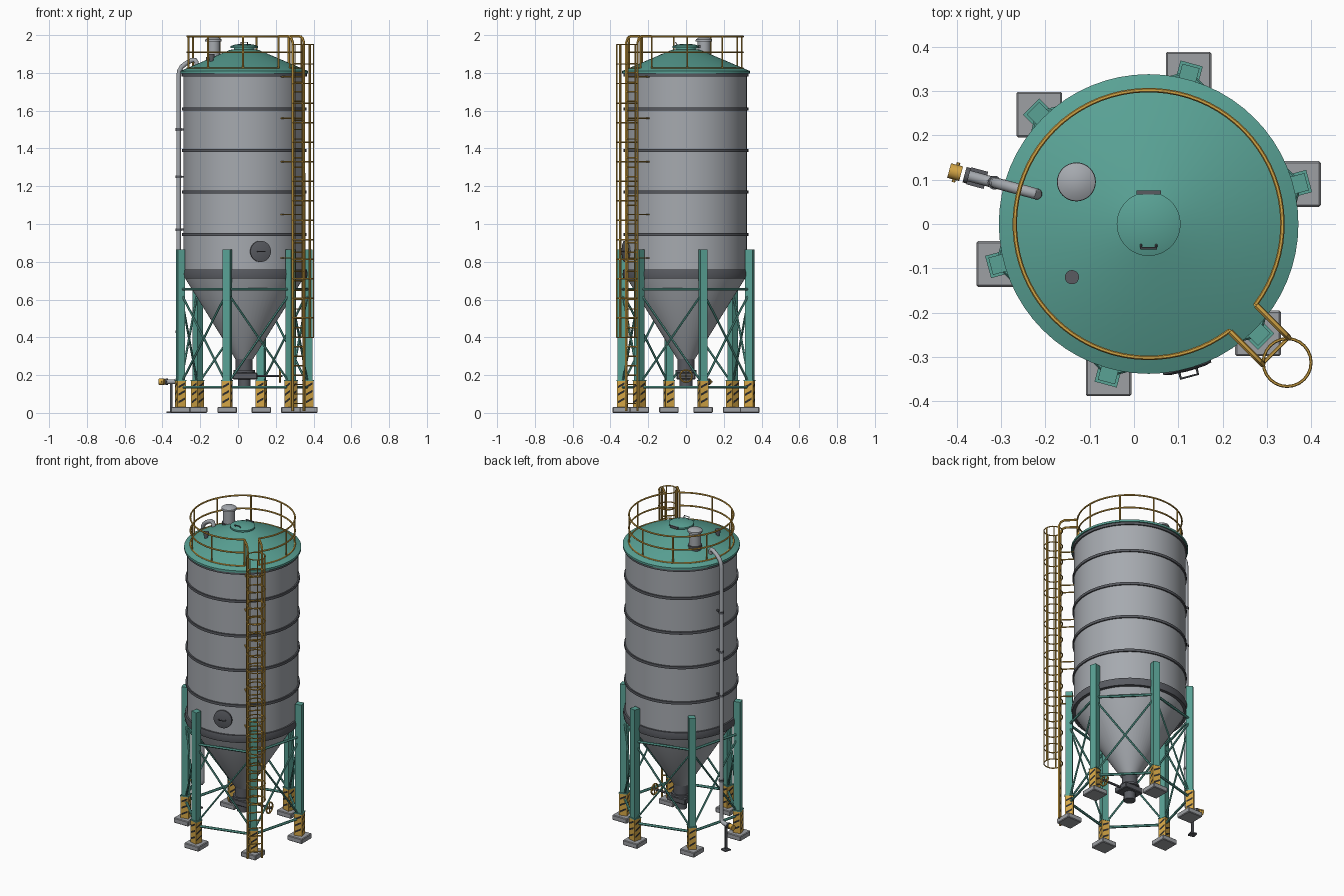
import bpy, bmesh, math
from mathutils import Matrix, Vector

cube = bpy.data.objects.get("Cube")
if cube:
    bpy.data.objects.remove(cube, do_unlink=True)

CX = 0.033  # tank axis


def material(name, rgb, rough=0.6):
    m = bpy.data.materials.new(name)
    m.use_nodes = True
    m.diffuse_color = (*rgb, 1)
    bsdf = m.node_tree.nodes["Principled BSDF"]
    bsdf.inputs["Base Color"].default_value = (*rgb, 1)
    bsdf.inputs["Roughness"].default_value = rough
    return m


STEEL = material("light steel", (0.38, 0.40, 0.43))
TEAL = material("teal paint", (0.10, 0.36, 0.30))
YELLOW = material("safety yellow", (0.66, 0.38, 0.06))
DARK = material("dark steel", (0.10, 0.105, 0.12))
CONCRETE = material("concrete", (0.34, 0.35, 0.37))
BLACK = material("stripe black", (0.025, 0.025, 0.025))


def polar(r, deg, z, side=0.0):
    """Point around the tank axis, shifted sideways along the tangent."""
    a = math.radians(deg)
    return Vector((CX + r * math.cos(a) - side * math.sin(a),
                   r * math.sin(a) + side * math.cos(a), z))


def add(name, mesh, mat, smooth=False):
    ob = bpy.data.objects.new(name, mesh)
    bpy.context.collection.objects.link(ob)
    mesh.materials.clear()
    mesh.materials.append(mat)
    if smooth:
        bpy.ops.object.select_all(action='DESELECT')
        ob.select_set(True)
        bpy.context.view_layer.objects.active = ob
        bpy.ops.object.shade_smooth_by_angle(angle=math.radians(35))
    return ob


def from_bmesh(name, bm, mat, smooth=False):
    bmesh.ops.recalc_face_normals(bm, faces=bm.faces)
    mesh = bpy.data.meshes.new(name)
    bm.to_mesh(mesh)
    bm.free()
    return add(name, mesh, mat, smooth)


def box(name, size, loc, mat, deg=0, bevel=0):
    bm = bmesh.new()
    bmesh.ops.create_cube(bm, size=1)
    bmesh.ops.scale(bm, vec=size, verts=bm.verts)
    if bevel:
        bmesh.ops.bevel(bm, geom=bm.edges[:], offset=bevel, segments=1, affect='EDGES')
    bmesh.ops.transform(bm, verts=bm.verts,
                        matrix=Matrix.Translation(loc) @ Matrix.Rotation(math.radians(deg), 4, 'Z'))
    return from_bmesh(name, bm, mat)


def lathe(name, profile, mat, loc=(CX, 0, 0), axis=(0, 0, 1), seg=64, closed=False):
    """Revolve (radius, height) points about an axis."""
    bm = bmesh.new()
    vs = [bm.verts.new((r, 0, z)) for r, z in profile]
    pairs = list(zip(vs, vs[1:])) + ([(vs[-1], vs[0])] if closed else [])
    es = [bm.edges.new(p) for p in pairs]
    bmesh.ops.spin(bm, geom=vs + es, axis=(0, 0, 1), cent=(0, 0, 0),
                   angle=math.tau, steps=seg, use_duplicate=False)
    bmesh.ops.remove_doubles(bm, verts=bm.verts, dist=1e-5)
    rot = Vector((0, 0, 1)).rotation_difference(Vector(axis)).to_matrix().to_4x4()
    bmesh.ops.transform(bm, verts=bm.verts, matrix=Matrix.Translation(loc) @ rot)
    return from_bmesh(name, bm, mat, True)


def disc(name, r, z0, z1, mat, **kw):
    return lathe(name, [(0, z0), (r, z0), (r, z1), (0, z1)], mat, **kw)


def tubes(name, paths, r, mat, cyclic=False, res=1):
    """Round bars along one or more point lists."""
    cu = bpy.data.curves.new(name, 'CURVE')
    cu.dimensions = '3D'
    cu.bevel_depth, cu.bevel_resolution, cu.use_fill_caps = r, res, True
    for pts in paths:
        sp = cu.splines.new('POLY')
        sp.points.add(len(pts) - 1)
        for p, co in zip(sp.points, pts):
            p.co = (*co, 1)
        sp.use_cyclic_u = cyclic
    tmp = bpy.data.objects.new(name + " guide", cu)
    bpy.context.collection.objects.link(tmp)
    bpy.context.view_layer.update()
    mesh = bpy.data.meshes.new_from_object(tmp.evaluated_get(bpy.context.evaluated_depsgraph_get()))
    bpy.data.objects.remove(tmp, do_unlink=True)
    return add(name, mesh, mat, True)


# Tank shell, hopper and stiffening rings
lathe("tank_shell", [(0.322, 0.74), (0.322, 1.8)], STEEL)
lathe("hopper_cone", [(0.322, 0.75), (0.318, 0.72), (0.047, 0.285)], STEEL)
for i, z in enumerate((0.945, 1.17, 1.39, 1.61)):
    lathe(f"shell_ring_{i}", [(0.32, z - 0.008), (0.33, z - 0.008), (0.33, z + 0.008), (0.32, z + 0.008)], DARK, closed=True)
lathe("hopper_ring", [(0.31, 0.712), (0.332, 0.712), (0.336, 0.735), (0.332, 0.758), (0.31, 0.758)], DARK, closed=True)
lathe("eave_ring", [(0.31, 1.782), (0.331, 1.782), (0.331, 1.798), (0.31, 1.798)], DARK, closed=True)

# Roof and hatch
lathe("roof", [(0, 1.797), (0.338, 1.797), (0.338, 1.81), (0.075, 1.922), (0, 1.93)], TEAL)
lathe("roof_hatch", [(0.055, 1.91), (0.055, 1.932), (0.072, 1.932), (0.072, 1.942), (0.045, 1.951), (0, 1.954)], TEAL)
box("hatch_hinge", (0.055, 0.01, 0.014), (CX, 0.071, 1.94), DARK)
tubes("hatch_handle", [[(CX - 0.017, -0.045, 1.945), (CX - 0.017, -0.055, 1.962),
                        (CX + 0.017, -0.055, 1.962), (CX + 0.017, -0.045, 1.945)]], 0.003, DARK)

# Roof vents
lathe("vent_filter", [(0, 1.84), (0.035, 1.84), (0.035, 1.965), (0.044, 1.967), (0.043, 1.978), (0.025, 1.988), (0, 1.991)],
      STEEL, loc=(-0.13, 0.095, 0), seg=32)
disc("vent_collar", 0.04, 1.85, 1.885, DARK, loc=(-0.13, 0.095, 0), seg=32)
disc("relief_valve_stem", 0.011, 1.85, 1.89, DARK, loc=(-0.14, -0.12, 0), seg=20)
disc("relief_valve_cap", 0.016, 1.88, 1.9, DARK, loc=(-0.14, -0.12, 0), seg=20)

# Side manhole
out = polar(1, -75, 0) - Vector((CX, 0, 0))
lathe("manhole", [(0.048, -0.03), (0.048, 0.008), (0.056, 0.008), (0.056, 0.018), (0.04, 0.022), (0, 0.024)],
      DARK, loc=polar(0.32, -75, 0.855), axis=out, seg=32)
tubes("manhole_handle", [[polar(r, -75, 0.855, s) for r, s in ((0.34, -0.02), (0.356, -0.02), (0.356, 0.02), (0.34, 0.02))]], 0.003, DARK)

# Legs with painted feet and pads
LEGS = [15 + 60 * k for k in range(6)]
LR = 0.349
for k, a in enumerate(LEGS):
    box(f"footing_{k}", (0.103, 0.103, 0.032), polar(LR, a, 0.016), CONCRETE, bevel=0.004)
    box(f"leg_{k}", (0.04, 0.04, 0.83), polar(LR, a, 0.45), TEAL, a)
    box(f"leg_foot_{k}", (0.048, 0.048, 0.138), polar(LR, a, 0.101), YELLOW, a)
    box(f"foot_collar_{k}", (0.052, 0.052, 0.006), polar(LR, a, 0.172), TEAL, a)
    bm = bmesh.new()
    for turn in range(4):
        m = Matrix.Translation(polar(LR, a, 0)) @ Matrix.Rotation(math.radians(a + 90 * turn), 4, 'Z')
        for z in (0.05, 0.09, 0.13):
            corners = ((-0.018, z), (0.018, z + 0.02), (0.018, z + 0.032), (-0.018, z + 0.012))
            bm.faces.new([bm.verts.new(m @ Vector((0.0248, y, h))) for y, h in corners])
    from_bmesh(f"foot_stripes_{k}", bm, BLACK)

# Bracing between neighbouring legs
horizontals, diagonals = [], []
for a in LEGS:
    for z in (0.135, 0.655):
        horizontals.append([polar(LR, a, z), polar(LR, a + 60, z)])
    for z0, z1 in ((0.15, 0.64), (0.64, 0.15)):
        diagonals.append([polar(LR, a, z0), polar(LR, a + 60, z1)])
tubes("leg_girts", horizontals, 0.008, TEAL)
tubes("cross_braces", diagonals, 0.006, TEAL)

# Outlet and gate valve
disc("outlet_neck", 0.045, 0.21, 0.292, DARK, seg=32)
disc("outlet_flange", 0.056, 0.215, 0.228, DARK, seg=32)
box("gate_valve", (0.13, 0.1, 0.035), (CX + 0.005, 0, 0.195), DARK, bevel=0.004)
disc("outlet_spout", 0.034, 0.13, 0.185, DARK, seg=32)
tubes("valve_shaft", [[(CX + 0.05, 0, 0.195), (0.235, 0, 0.195)]], 0.007, DARK)
wheel = [Vector((0.222, 0.032 * math.cos(t * math.tau / 24), 0.195 + 0.032 * math.sin(t * math.tau / 24))) for t in range(24)]
tubes("valve_wheel", [wheel], 0.005, YELLOW, cyclic=True)
tubes("valve_wheel_spokes", [[wheel[i], wheel[i + 12]] for i in (0, 6)], 0.004, YELLOW)

# Filling pipe with coupling, clamps and stand
PA, PR = 165, 0.36
bend = [(0.43, 0.165), (0.385, 0.165), (0.37, 0.169), (0.362, 0.18), (PR, 0.2), (PR, 1.78), (0.356, 1.81),
        (0.343, 1.832), (0.32, 1.85), (0.285, 1.868), (0.27, 1.868), (0.262, 1.855), (0.26, 1.83)]
tubes("fill_pipe", [[polar(r, PA, z) for r, z in bend]], 0.0125, STEEL, res=4)
pout = polar(1, PA, 0) - Vector((CX, 0, 0))
disc("fill_coupling", 0.017, 0, 0.028, YELLOW, loc=polar(0.438, PA, 0.165), axis=pout, seg=24)
disc("fill_flange", 0.018, 0, 0.01, DARK, loc=polar(0.42, PA, 0.165), axis=pout, seg=24)
tubes("coupling_lugs", [[polar(0.45, PA, 0.165, -0.023), polar(0.45, PA, 0.165, 0.023)]], 0.004, YELLOW)
for i, z in enumerate((0.43, 0.97, 1.25, 1.5)):
    disc(f"pipe_clamp_{i}", 0.0155, z - 0.007, z + 0.007, DARK, loc=polar(PR, PA, 0), seg=20)
    if z > 0.7:
        box(f"clamp_arm_{i}", (0.035, 0.008, 0.01), polar(0.335, PA, z), DARK, PA)
box("pipe_stand", (0.012, 0.012, 0.15), polar(0.4, PA, 0.08), DARK, PA)
box("pipe_stand_base", (0.04, 0.04, 0.008), polar(0.4, PA, 0.004), DARK, PA)

# Roof guard rail, open at the ladder
RR, LA, GAP = 0.302, -45, 8
arc = [LA + GAP + (360 - 2 * GAP) * i / 72 for i in range(73)]
tubes("guard_rails", [[polar(RR, a, z) for a in arc] for z in (1.825, 1.91, 1.993)], 0.005, YELLOW)
tubes("guard_posts", [[polar(RR, a, 1.81), polar(RR, a, 1.993)] for a in arc[::8]], 0.005, YELLOW)

# Ladder with curved tops, rungs and wall brackets
LD, HW = 0.405, 0.042
top = [(LD, 0.01), (LD, 1.96), (LD - 0.01, 1.983), (LD - 0.03, 1.993), (RR, 1.993)]
tubes("ladder_rails", [[polar(r, LA, z, s) for r, z in top] for s in (-HW, HW)], 0.007, YELLOW)
tubes("ladder_rungs", [[polar(LD, LA, 0.05 + 0.05 * i, -HW), polar(LD, LA, 0.05 + 0.05 * i, HW)]
                       for i in range(37)], 0.004, YELLOW)
tubes("ladder_brackets", [[polar(LD, LA, z, s), polar(0.315, LA, z, s)]
                          for z in (0.82, 1.05, 1.33, 1.56, 1.78) for s in (-HW, HW)], 0.004, YELLOW)

# Safety cage
CR, CD = 0.054, 0.442


def cage_point(deg, z):
    t = math.radians(deg)
    return polar(CD + CR * math.cos(t), LA, z, CR * math.sin(t))


tubes("cage_hoops", [[cage_point(15 * i, 0.4 + 0.1033 * k) for i in range(24)]
                     for k in range(16)], 0.0035, YELLOW, cyclic=True)
tubes("cage_bars", [[cage_point(a, 0.4), cage_point(a, 1.95)] for a in (-100, -50, 0, 50, 100)], 0.0035, YELLOW)
